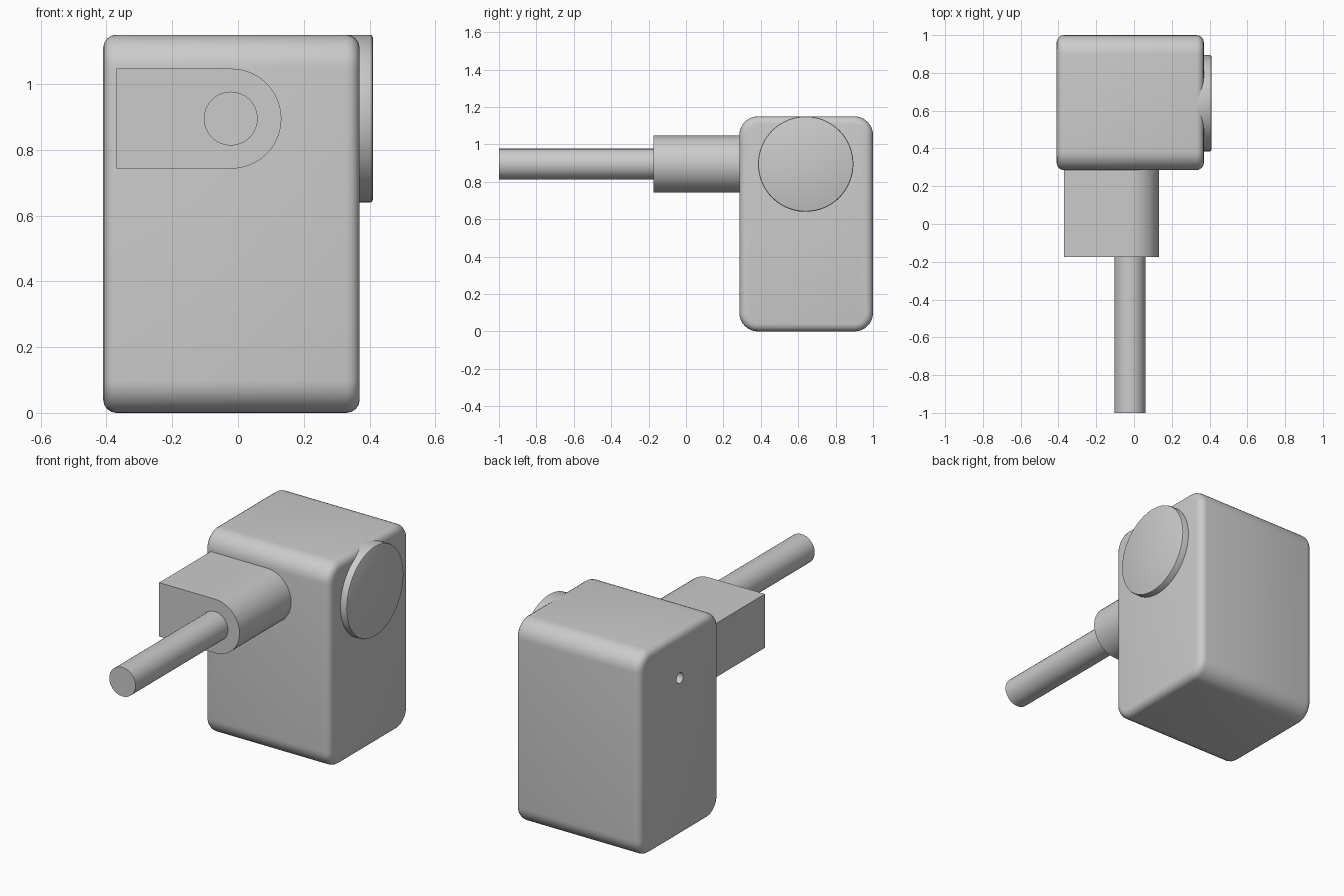
import bpy, bmesh, math
from mathutils import Vector

if "Cube" in bpy.data.objects:
    bpy.data.objects.remove(bpy.data.objects["Cube"])


def arc(cx, cy, r, a0, a1, n):
    return [(cx + r * math.cos(math.radians(a0 + (a1 - a0) * i / n)),
             cy + r * math.sin(math.radians(a0 + (a1 - a0) * i / n)))
            for i in range(n + 1)]


def prism(name, profile, axis, start, end, bevel=0.0, segs=4, both=True):
    """Extrude a closed profile along x (profile = y,z) or y (profile = x,z)."""
    def place(p, t):
        return (t, p[0], p[1]) if axis == 'x' else (p[0], t, p[1])
    bm = bmesh.new()
    a = [bm.verts.new(place(p, start)) for p in profile]
    b = [bm.verts.new(place(p, end)) for p in profile]
    caps = [bm.faces.new(a), bm.faces.new(b)]
    n = len(profile)
    for i in range(n):
        j = (i + 1) % n
        bm.faces.new((a[i], a[j], b[j], b[i]))
    bmesh.ops.recalc_face_normals(bm, faces=bm.faces)
    if bevel:
        edges = [e for f in (caps if both else caps[1:]) for e in f.edges]
        bmesh.ops.bevel(bm, geom=edges, offset=bevel, segments=segs,
                        profile=0.5, affect='EDGES')
    me = bpy.data.meshes.new(name)
    bm.to_mesh(me)
    bm.free()
    ob = bpy.data.objects.new(name, me)
    bpy.context.collection.objects.link(ob)
    return ob


def circle(cx, cy, r, n):
    return arc(cx, cy, r, 0, 360, n)[:-1]


# Body: rounded box, wide corner radius seen from the side, small end bevel
Y0, Y1, H, R = 0.285, 1.0, 1.15, 0.1
outline = (arc(Y1 - R, H - R, R, 0, 90, 8) + arc(Y0 + R, H - R, R, 90, 180, 8)
           + arc(Y0 + R, R, R, 180, 270, 8) + arc(Y1 - R, R, R, 270, 360, 8))
body = prism("body", outline, 'x', -0.41, 0.37, 0.04)

# Small axle hole in the left side
cutter = prism("axle_hole_cutter", circle(0.64, 0.895, 0.03, 16), 'x', -0.5, -0.35)
cutter.hide_render = True
cutter.hide_viewport = True
cut = body.modifiers.new("axle_hole", 'BOOLEAN')
cut.object = cutter
cut.operation = 'DIFFERENCE'
cut.solver = 'EXACT'

# Round dial on the right side
dial = prism("side_dial", circle(0.64, 0.895, 0.255, 64), 'x', 0.32, 0.41,
             0.008, 2, both=False)

# Sleeve: square on the left, half round on the right
sleeve = prism("sleeve", [(-0.37, 0.743), *arc(-0.02, 0.895, 0.152, -90, 90, 24),
                          (-0.37, 1.047)], 'y', 0.3, -0.175)

# Long rod
rod = prism("rod", circle(-0.022, 0.895, 0.082, 32), 'y', -0.15, -1.0)

for ob in (body, dial, sleeve, rod):
    bpy.ops.object.select_all(action='DESELECT')
    ob.select_set(True)
    bpy.context.view_layer.objects.active = ob
    bpy.ops.object.shade_smooth_by_angle(angle=math.radians(35))
